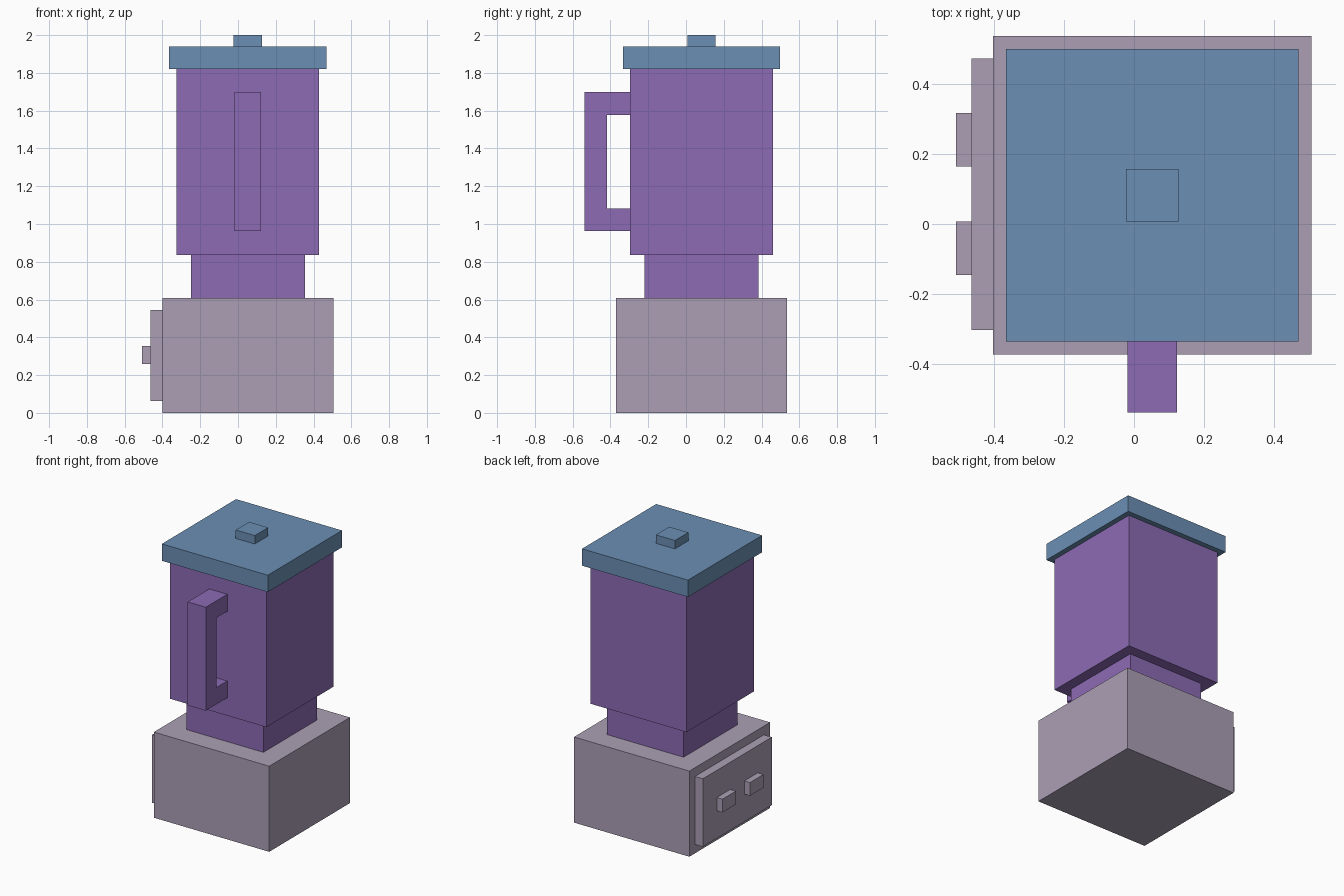
import bpy
import bmesh

if "Cube" in bpy.data.objects:
    bpy.data.objects.remove(bpy.data.objects["Cube"])

CX, CY = 0.052, 0.082  # shared vertical axis of base, jug and lid


def material(name, rgb):
    m = bpy.data.materials.new(name)
    m.diffuse_color = (*rgb, 1)
    m.use_nodes = True
    m.node_tree.nodes["Principled BSDF"].inputs["Base Color"].default_value = m.diffuse_color
    return m


GREY = material("base_mauve", (0.407, 0.347, 0.462))
PURPLE = material("jug_purple", (0.262, 0.147, 0.462))
BLUE = material("lid_blue", (0.147, 0.275, 0.462))


def add_object(name, bm, mat):
    bmesh.ops.recalc_face_normals(bm, faces=bm.faces)
    me = bpy.data.meshes.new(name)
    bm.to_mesh(me)
    bm.free()
    me.materials.append(mat)
    ob = bpy.data.objects.new(name, me)
    bpy.context.collection.objects.link(ob)
    return ob


def box(name, xs, ys, zs, mat):
    bm = bmesh.new()
    bmesh.ops.create_cube(bm, size=1)
    for v in bm.verts:
        v.co = [r[0] if c < 0 else r[1] for c, r in zip(v.co, (xs, ys, zs))]
    return add_object(name, bm, mat)


def centred_box(name, width, zs, mat):
    h = width / 2
    return box(name, (CX - h, CX + h), (CY - h, CY + h), zs, mat)


# Motor base
centred_box("base", 0.906, (0, 0.608), GREY)

# Control panel with two knobs on the left side
box("control_panel", (-0.463, CX - 0.453), (-0.302, 0.472), (0.063, 0.546), GREY)
for i, y in enumerate((-0.069, 0.240)):
    box(f"control_knob_{i + 1}", (-0.507, -0.463), (y - 0.076, y + 0.076), (0.259, 0.353), GREY)

# Jug and its narrower foot
centred_box("jug_foot", 0.603, (0.608, 0.836), PURPLE)
centred_box("jug", 0.756, (0.836, 1.82), PURPLE)

# Handle: C-shaped profile in the y-z plane, extruded across x
front, inner, back = -0.537, -0.417, CY - 0.378
profile = [(back, 0.963), (front, 0.963), (front, 1.698), (back, 1.698),
           (back, 1.577), (inner, 1.577), (inner, 1.082), (back, 1.082)]
bm = bmesh.new()
face = bm.faces.new([bm.verts.new((CX - 0.071, y, z)) for y, z in profile])
ext = bmesh.ops.extrude_face_region(bm, geom=[face], use_keep_orig=True)
bmesh.ops.translate(bm, vec=(0.142, 0, 0),
                    verts=[g for g in ext["geom"] if isinstance(g, bmesh.types.BMVert)])
add_object("handle", bm, PURPLE)

# Lid with a small grip
centred_box("lid", 0.832, (1.82, 1.94), BLUE)
centred_box("lid_grip", 0.15, (1.94, 2.0), BLUE)
